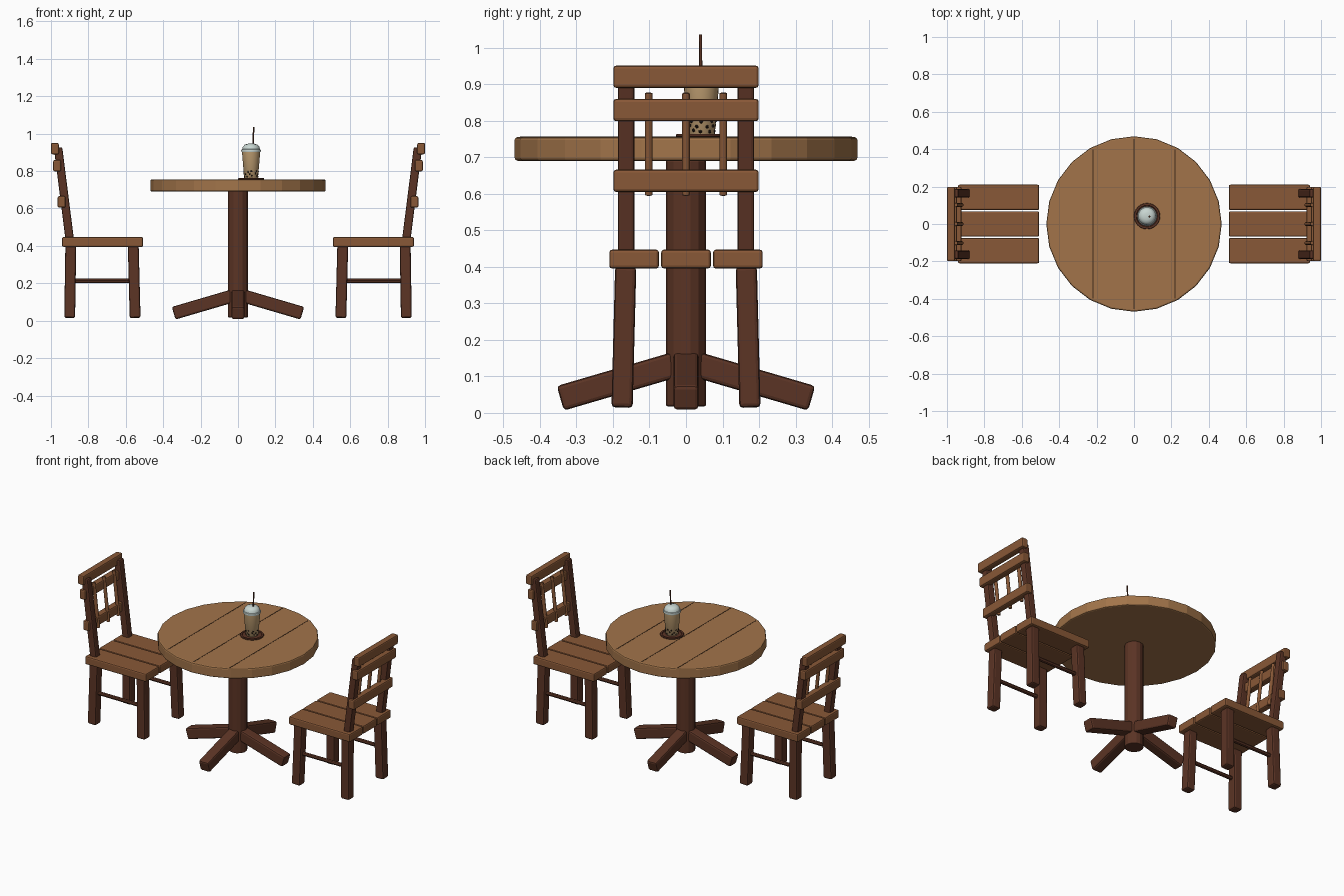
import bpy, bmesh, math, random
from mathutils import Vector, Matrix

if "Cube" in bpy.data.objects:
    bpy.data.objects.remove(bpy.data.objects["Cube"])

random.seed(4)


def material(name, rgb):
    m = bpy.data.materials.new(name)
    m.diffuse_color = (*rgb, 1)
    m.use_nodes = True
    m.node_tree.nodes["Principled BSDF"].inputs["Base Color"].default_value = m.diffuse_color
    return m


TOP = material("light_wood", (0.36, 0.175, 0.068))
SLAT = material("mid_wood", (0.25, 0.098, 0.038))
DARK = material("dark_wood", (0.105, 0.034, 0.018))
SEAM = material("seam", (0.05, 0.022, 0.01))
TEA = material("milk_tea", (0.53, 0.35, 0.17))
LID = material("lid_plastic", (0.58, 0.67, 0.64))
PEARL = material("pearl", (0.02, 0.012, 0.008))


def make(name, bm, mat, bevel=0.0, smooth=False):
    bmesh.ops.recalc_face_normals(bm, faces=bm.faces)
    mesh = bpy.data.meshes.new(name)
    bm.to_mesh(mesh)
    bm.free()
    ob = bpy.data.objects.new(name, mesh)
    bpy.context.collection.objects.link(ob)
    mesh.materials.append(mat)
    if bevel:
        b = ob.modifiers.new("bevel", 'BEVEL')
        b.width, b.segments, b.limit_method = bevel, 2, 'ANGLE'
    if smooth:
        bpy.context.view_layer.objects.active = ob
        ob.select_set(True)
        bpy.ops.object.shade_smooth_by_angle(angle=math.radians(40))
        ob.select_set(False)
    return ob


def box(name, center, size, mat, bevel=0.008):
    bm = bmesh.new()
    bmesh.ops.create_cube(bm, size=1, matrix=Matrix.Translation(center) @ Matrix.Diagonal((*size, 1)))
    return make(name, bm, mat, bevel)


def align(p, q):
    """Frame at the middle of p-q with local z along it and local x kept level."""
    p, q = Vector(p), Vector(q)
    z = (q - p).normalized()
    ref = Vector((0, 1, 0)) if abs(z.y) < 0.6 else Vector((1, 0, 0))
    x = ref.cross(z).normalized()
    rot = Matrix((x, z.cross(x), z)).transposed().to_4x4()
    return Matrix.Translation((p + q) / 2) @ rot, (q - p).length


def beam(name, p, q, w, d, mat, bevel=0.008):
    m, length = align(p, q)
    bm = bmesh.new()
    bmesh.ops.create_cube(bm, size=1, matrix=m @ Matrix.Diagonal((w, d, length, 1)))
    return make(name, bm, mat, bevel)


def rod(name, p, q, r, mat, sides=8, bevel=0.0, smooth=False):
    m, length = align(p, q)
    bm = bmesh.new()
    bmesh.ops.create_cone(bm, cap_ends=True, segments=sides, radius1=r, radius2=r, depth=length, matrix=m)
    return make(name, bm, mat, bevel, smooth)


def lathe(name, profile, x, y, mat, sides=24):
    bm = bmesh.new()
    verts = [bm.verts.new((x + r, y, z)) for r, z in profile]
    edges = [bm.edges.new(e) for e in zip(verts, verts[1:])]
    bmesh.ops.spin(bm, geom=verts + edges, cent=(x, y, 0), axis=(0, 0, 1), angle=2 * math.pi, steps=sides)
    bmesh.ops.remove_doubles(bm, verts=bm.verts, dist=1e-5)
    return make(name, bm, mat, smooth=True)


# Table: round top, plank seams, pedestal and four sloping feet
rod("table_top", (0, 0, 0.69), (0, 0, 0.755), 0.469, TOP, 24, bevel=0.008)
for x in (-0.22, 0, 0.22):
    half = math.sqrt(0.455 ** 2 - x * x)
    box("plank_seam", (x, 0, 0.7545), (0.005, 2 * half, 0.003), SEAM, 0)
rod("pedestal", (0, 0, 0.018), (0, 0, 0.692), 0.055, DARK, 14, bevel=0.005)
for i in range(4):
    c, s = round(math.cos(i * math.pi / 2)), round(math.sin(i * math.pi / 2))
    beam("table_foot", (0.03 * c, 0.03 * s, 0.132), (0.344 * c, 0.344 * s, 0.04),
         0.07, 0.068, DARK, 0.01)


# Chairs: one each side, backs facing outwards
def chair(side):
    def P(x, y, z):
        return (side * x, y, z)

    for y in (-0.142, 0, 0.142):
        box("seat_slat", P(0.724, y, 0.421), (0.434, 0.136, 0.052), SLAT)
    for s in (-1, 1):
        beam("front_leg", P(0.55, s * 0.175, 0.015), P(0.56, s * 0.165, 0.40), 0.058, 0.058, DARK, 0.01)
        beam("rear_leg", P(0.90, s * 0.175, 0.015), P(0.894, s * 0.165, 0.40), 0.058, 0.058, DARK, 0.01)
        rod("side_stretcher", P(0.555, s * 0.17, 0.214), P(0.897, s * 0.17, 0.214), 0.012, DARK)
        beam("back_post", P(0.898, s * 0.164, 0.42), P(0.962, s * 0.164, 0.925), 0.045, 0.045, DARK)
    for x, z in ((0.979, 0.92), (0.967, 0.829), (0.943, 0.635)):
        box("back_slat", P(x, 0, z), (0.042, 0.398, 0.061), SLAT)
    for y in (-0.102, 0, 0.102):
        rod("back_spindle", P(0.921, y, 0.595), P(0.953, y, 0.876), 0.011, SLAT, 8, bevel=0.003)


for side in (-1, 1):
    chair(side)

# Drink: coaster, cup, pearls, domed lid and straw
CX, CY = 0.07, 0.042
lathe("coaster", [(0, 0.754), (0.068, 0.754), (0.07, 0.758), (0.068, 0.763), (0.058, 0.763),
                  (0.056, 0.759), (0, 0.759)], CX, CY, DARK)
lathe("cup", [(0, 0.76), (0.034, 0.76), (0.037, 0.764), (0.049, 0.905), (0, 0.905)], CX, CY, TEA)
lathe("lid", [(0, 0.902), (0.051, 0.902), (0.053, 0.908), (0.051, 0.915), (0.047, 0.917),
              (0.044, 0.93), (0.034, 0.941), (0.018, 0.946), (0, 0.947)], CX, CY, LID)
bm = bmesh.new()
for row in range(3):
    for k in range(9):
        a = (k + 0.5 * row + random.uniform(-0.2, 0.2)) * 2 * math.pi / 9
        z = 0.772 + row * 0.013 + random.uniform(-0.003, 0.003)
        r = 0.0345 + (z - 0.76) * 0.085
        bmesh.ops.create_icosphere(bm, subdivisions=1, radius=0.0058, matrix=Matrix.Translation(
            (CX + r * math.cos(a), CY + r * math.sin(a), z)))
make("pearls", bm, PEARL, smooth=True)
rod("straw", (0.074, 0.041, 0.78), (0.084, 0.04, 1.036), 0.0042, DARK, 10, smooth=True)
